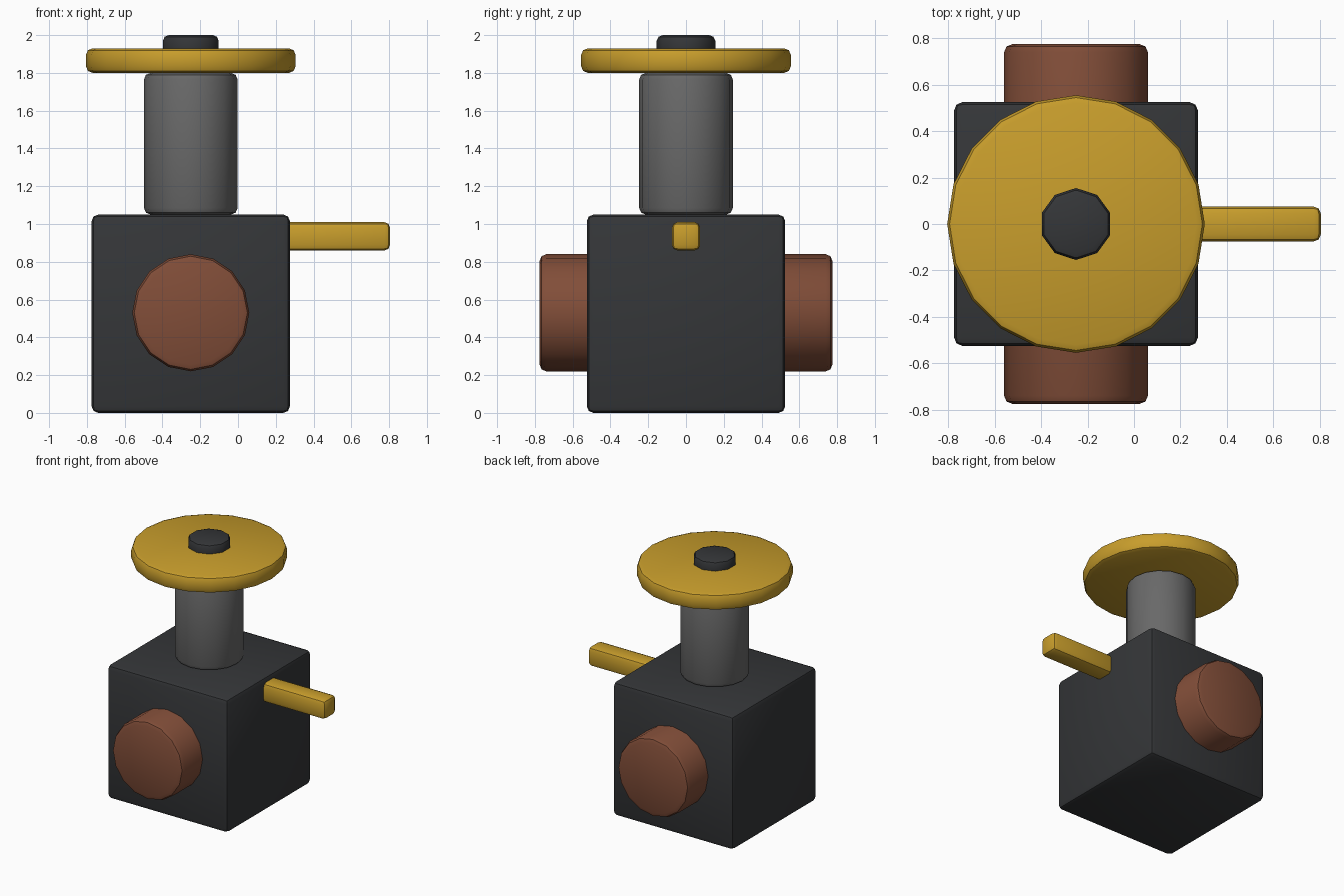
import bpy
from math import radians

if "Cube" in bpy.data.objects:
    bpy.data.objects.remove(bpy.data.objects["Cube"])

AXIS_X = -0.25  # vertical axis of the valve


def material(name, r, g, b):
    m = bpy.data.materials.new(name)
    m.diffuse_color = (r, g, b, 1)
    m.use_nodes = True
    m.node_tree.nodes["Principled BSDF"].inputs["Base Color"].default_value = m.diffuse_color
    return m


DARK = material("dark_iron", 0.035, 0.037, 0.04)
STEEL = material("steel", 0.14, 0.14, 0.14)
BRASS = material("brass", 0.58, 0.34, 0.025)
RUST = material("rust", 0.22, 0.075, 0.04)


def finish(name, mat, bevel):
    """Name, colour, round the edges and smooth the current object."""
    o = bpy.context.object
    o.name = o.data.name = name
    o.data.materials.append(mat)
    bpy.ops.object.transform_apply(location=False, rotation=True, scale=True)
    mod = o.modifiers.new("rounded_edges", 'BEVEL')
    mod.width = bevel
    mod.segments = 2
    mod.limit_method = 'ANGLE'
    mod.angle_limit = radians(40)
    bpy.ops.object.modifier_apply(modifier=mod.name)
    bpy.ops.object.shade_smooth_by_angle(angle=radians(40))
    return o


def box(name, lo, hi, mat, bevel):
    bpy.ops.mesh.primitive_cube_add(size=1, location=[(a + b) / 2 for a, b in zip(lo, hi)])
    bpy.context.object.scale = [b - a for a, b in zip(lo, hi)]
    return finish(name, mat, bevel)


def cylinder(name, sides, radius, depth, centre, mat, bevel, rotation=(0, 0, 0)):
    bpy.ops.mesh.primitive_cylinder_add(vertices=sides, radius=radius, depth=depth,
                                        location=centre, rotation=rotation)
    return finish(name, mat, bevel)


# Valve body and the pipe running through it front to back
box("valve_body", (-0.775, -0.525, 0), (0.275, 0.525, 1.05), DARK, 0.035)
cylinder("pipe", 16, 0.31, 1.55, (AXIS_X, 0, 0.53), RUST, 0.035, (radians(90), 0, 0))

# Stem, handwheel and cap nut stacked on the body
cylinder("stem", 16, 0.248, 0.75, (AXIS_X, 0, 1.425), STEEL, 0.035)
cylinder("handwheel", 20, 0.555, 0.13, (AXIS_X, 0, 1.865), BRASS, 0.035)
cylinder("cap_nut", 10, 0.155, 0.13, (AXIS_X, 0, 1.935), DARK, 0.03)

# Side lever
box("side_lever", (0.2, -0.075, 0.86), (0.805, 0.075, 1.01), BRASS, 0.03)
